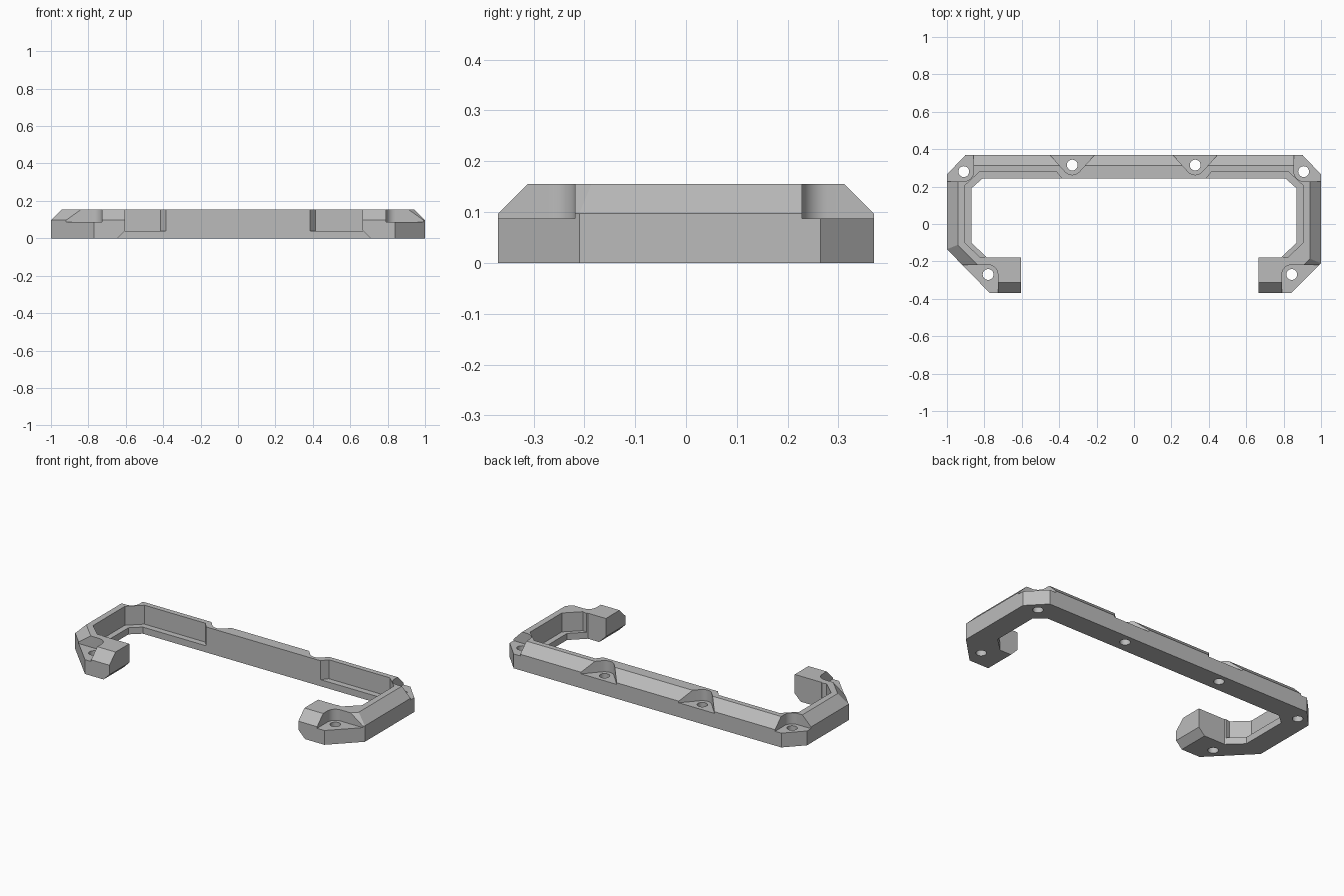
import bpy, bmesh
from math import cos, sin, radians

cube = bpy.data.objects.get("Cube")
if cube:
    bpy.data.objects.remove(cube, do_unlink=True)

TOP = 0.155
SEAT = 0.087

grey = bpy.data.materials.new("plain grey")
grey.use_nodes = True
grey.diffuse_color = (0.5, 0.5, 0.5, 1)
grey.node_tree.nodes["Principled BSDF"].inputs["Base Color"].default_value = (0.5, 0.5, 0.5, 1)


def prism(name, points, z0, z1, bevel=None):
    """Extrude a plan outline; bevel(bm) may chamfer it before it is stored."""
    bm = bmesh.new()
    face = bm.faces.new([bm.verts.new((x, y, z0)) for x, y in points])
    up = bmesh.ops.extrude_face_region(bm, geom=[face])["geom"]
    for v in up:
        if isinstance(v, bmesh.types.BMVert):
            v.co.z = z1
    bmesh.ops.recalc_face_normals(bm, faces=bm.faces)
    if bevel:
        bevel(bm)
    mesh = bpy.data.meshes.new(name)
    bm.to_mesh(mesh)
    bm.free()
    mesh.materials.append(grey)
    obj = bpy.data.objects.new(name, mesh)
    bpy.context.collection.objects.link(obj)
    return obj


def arc(cx, cy, r, a0, a1, n):
    step = (a1 - a0) / n
    return [(cx + r * cos(radians(a0 + i * step)),
             cy + r * sin(radians(a0 + i * step))) for i in range(n + 1)]


# Plan of the open frame: outer run, then inner run
outer = [(-0.605, -0.37), (-0.77, -0.37), (-1, -0.135), (-1, 0.265), (-0.9, 0.37),
         (0.9, 0.37), (1, 0.265), (1, -0.21), (0.84, -0.37), (0.665, -0.37)]
inner = [(0.665, -0.18), (0.785, -0.18), (0.87, -0.1), (0.87, 0.19), (0.81, 0.243),
         (-0.81, 0.243), (-0.87, 0.19), (-0.87, -0.1), (-0.785, -0.18), (-0.605, -0.18)]


def edges_between(bm, points, z):
    pairs = list(zip(points, points[1:]))

    def at(v, p):
        return abs(v.co.x - p[0]) + abs(v.co.y - p[1]) + abs(v.co.z - z) < 1e-4
    return [e for e in bm.edges for p, q in pairs
            if (at(e.verts[0], p) and at(e.verts[1], q))
            or (at(e.verts[0], q) and at(e.verts[1], p))]


def chamfers(bm):
    # Outer top edge, inner top edge of the long bar, underside of the arm ends
    for run, z, size in ((outer, TOP, 0.058), (inner[4:6], TOP, 0.015),
                         ([outer[0], inner[-1]], 0, 0.04),
                         ([outer[-1], inner[0]], 0, 0.045)):
        bmesh.ops.bevel(bm, geom=edges_between(bm, run, z), offset=size,
                        offset_type='OFFSET', segments=1, affect='EDGES')


frame = prism("bracket_frame", outer + inner, 0, TOP, chamfers)
cutters = []

# Pockets above the low inner ledge, one on each side
pocket = [(0.355, 0.206), (0.415, 0.28), (0.825, 0.28), (0.905, 0.205),
          (0.905, -0.1), (0.82, -0.18), (0.77, -0.17), (0.6, 0)]
for s in (-1, 1):
    cutters.append(prism("pocket_cutter", [(s * x, y) for x, y in pocket], 0.04, 0.3))

# Corner screw seats: a round-cornered quarter open to the outside
R = 0.052
corners = [(-0.78, -0.27), (0.843, -0.27), (-0.91, 0.28), (0.907, 0.28)]
for cx, cy in corners:
    sx, sy = (1 if cx > 0 else -1), (1 if cy > 0 else -1)
    shape = arc(0, 0, R, 180, 270, 8) + [(0.4, -R), (0.4, 0.4), (-R, 0.4)]
    cutters.append(prism("corner_seat_cutter",
                         [(cx + sx * x, cy + sy * y) for x, y in shape], SEAT, 0.3))

# Long bar screw seats: a flared notch open to the back
middles = [(-0.33, 0.315), (0.327, 0.315)]
for cx, cy in middles:
    shape = arc(0, 0, R, 225, 315, 8) + [(0.147, 0.085), (-0.147, 0.085)]
    cutters.append(prism("bar_seat_cutter",
                         [(cx + x, cy + y) for x, y in shape], SEAT, 0.3))

# Through holes
for cx, cy in corners + middles:
    cutters.append(prism("screw_hole_cutter", arc(cx, cy, 0.029, 0, 345, 23), -0.1, 0.32))

for c in cutters:
    mod = frame.modifiers.new("cut", 'BOOLEAN')
    mod.operation = 'DIFFERENCE'
    mod.solver = 'EXACT'
    mod.object = c
    c.hide_render = True

bpy.context.view_layer.objects.active = frame
frame.select_set(True)
for mod in list(frame.modifiers):
    bpy.ops.object.modifier_apply(modifier=mod.name)
for c in cutters:
    bpy.data.objects.remove(c, do_unlink=True)

# Soft round walls, crisp edges
bpy.ops.object.select_all(action='DESELECT')
frame.select_set(True)
bpy.ops.object.shade_smooth_by_angle(angle=radians(25))
